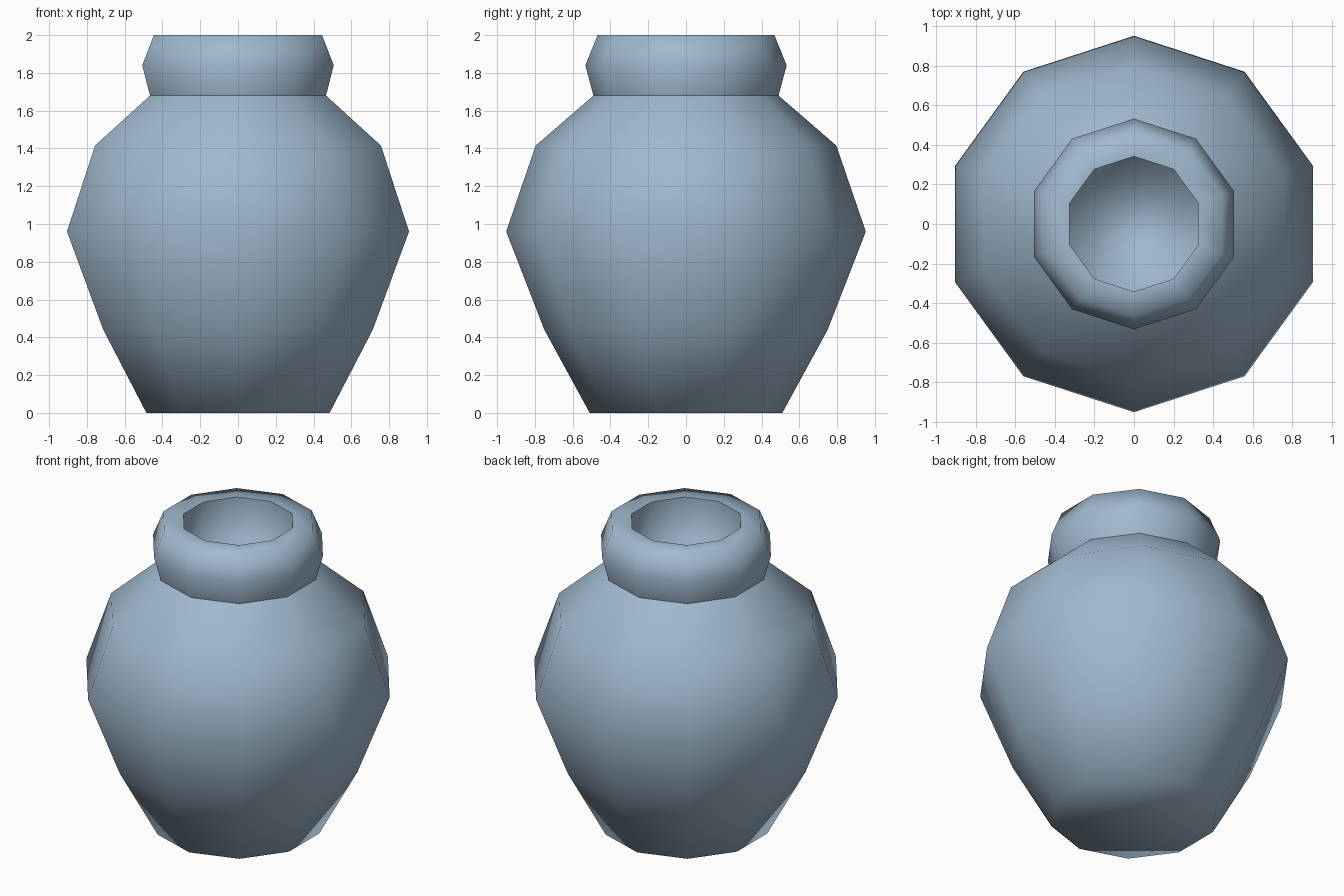
import bpy, bmesh, math

if "Cube" in bpy.data.objects:
    bpy.data.objects.remove(bpy.data.objects["Cube"])

SIDES = 10

glaze = bpy.data.materials.new("pale_blue_glaze")
glaze.diffuse_color = (0.35, 0.49, 0.62, 1.0)
glaze.use_nodes = True
glaze.node_tree.nodes["Principled BSDF"].inputs["Base Color"].default_value = glaze.diffuse_color


def lathe(name, profile, cap_start=False, cap_end=False):
    """Spin (radius, height) points into a smooth ten-sided surface."""
    bm = bmesh.new()
    rings = []
    for r, z in profile:
        ring = []
        for i in range(SIDES):
            a = math.pi / 2 + 2 * math.pi * i / SIDES
            ring.append(bm.verts.new((r * math.cos(a), r * math.sin(a), z)))
        rings.append(ring)
    for low, high in zip(rings, rings[1:]):
        for i in range(SIDES):
            j = (i + 1) % SIDES
            bm.faces.new((low[i], low[j], high[j], high[i]))
    if cap_start:
        bm.faces.new(rings[0][::-1])
    if cap_end:
        bm.faces.new(rings[-1])
    for f in bm.faces:
        f.smooth = True
    mesh = bpy.data.meshes.new(name)
    bm.to_mesh(mesh)
    bm.free()
    mesh.materials.append(glaze)
    obj = bpy.data.objects.new(name, mesh)
    bpy.context.collection.objects.link(obj)
    return obj


# Rounded belly with a closed base
lathe("vase_body", [(0.51, 0), (0.75, 0.44), (0.952, 0.96),
                    (0.796, 1.415), (0.49, 1.68)], cap_start=True)

# Thick collar with a flat lip
lathe("vase_collar", [(0.49, 1.68), (0.533, 1.84), (0.468, 2.0), (0.342, 2.0)])

# Inside of the mouth, closed at the bottom
lathe("vase_mouth", [(0.342, 2.0), (0.342, 1.6)], cap_end=True)
